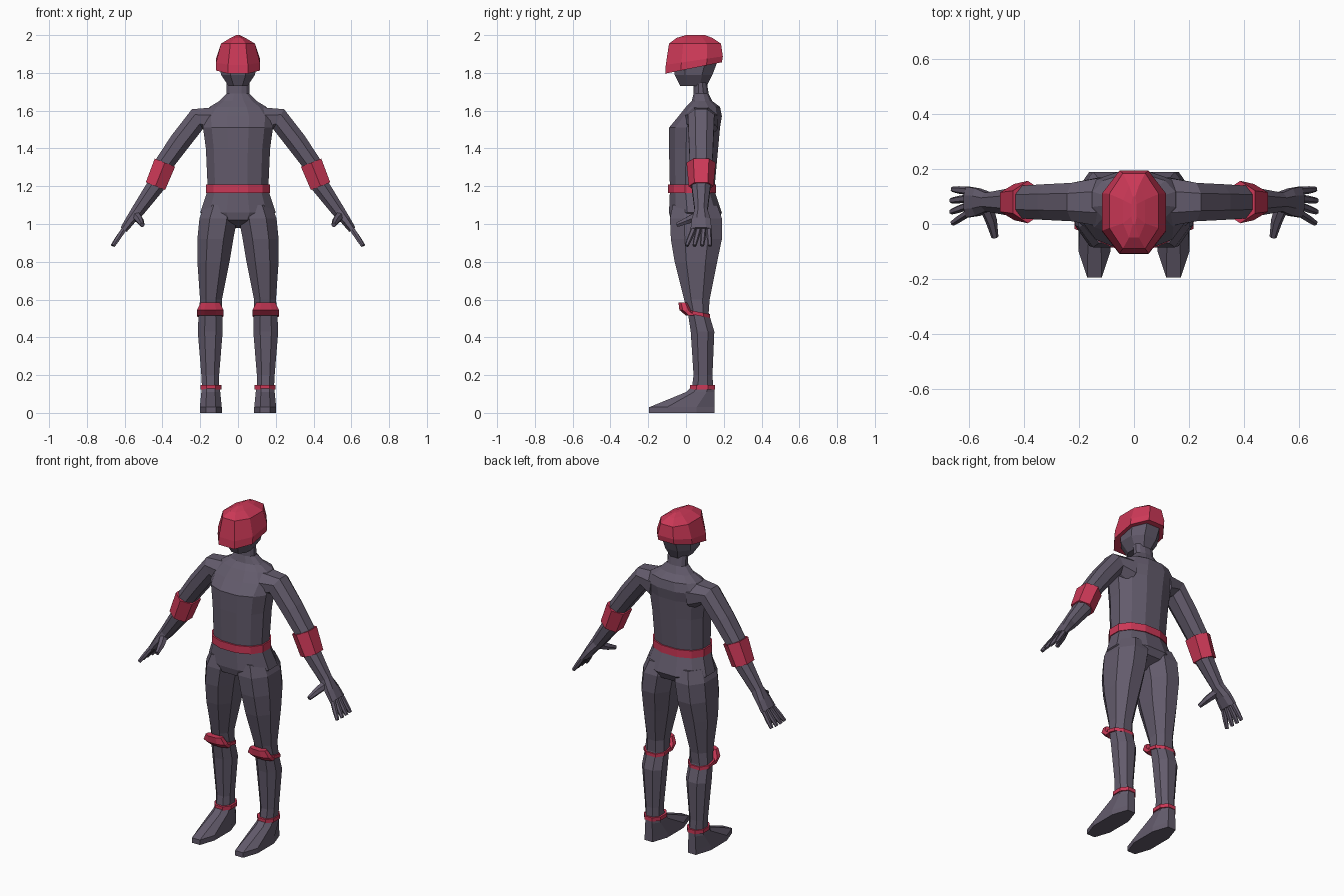
import bpy, bmesh, math
from mathutils import Vector

cube = bpy.data.objects.get("Cube")
if cube:
    bpy.data.objects.remove(cube)


def material(name, red, green, blue):
    mat = bpy.data.materials.new(name)
    mat.use_nodes = True
    color = (red, green, blue, 1)
    mat.diffuse_color = color
    mat.node_tree.nodes["Principled BSDF"].inputs["Base Color"].default_value = color
    return mat


GREY = material("suit grey", .125, .105, .15)
RED = material("armour red", .6, .04, .095)


def ring(center, across, along, sides):
    """Slightly squared polygon with flat sides at the ends of both axes."""
    def squared(value):
        return math.copysign(abs(value) ** .9, value)

    reach = squared(math.cos(math.pi / sides))
    points = []
    for side in range(sides):
        angle = math.tau * (side + .5) / sides
        points.append(center + across * squared(math.cos(angle)) / reach
                      + along * squared(math.sin(angle)) / reach)
    return points


def loft(name, rings, mat, mirror=False):
    """Skin a row of sections, close both ends, and mirror across x if asked."""
    bm = bmesh.new()
    loops = [[bm.verts.new(point) for point in points] for points in rings]
    for low, high in zip(loops, loops[1:]):
        for i in range(len(low)):
            bm.faces.new((low[i - 1], low[i], high[i], high[i - 1]))
    bm.faces.new(loops[0])
    bm.faces.new(loops[-1])
    bmesh.ops.recalc_face_normals(bm, faces=bm.faces)
    mesh = bpy.data.meshes.new(name)
    bm.to_mesh(mesh)
    bm.free()
    mesh.materials.append(mat)
    obj = bpy.data.objects.new(name, mesh)
    bpy.context.collection.objects.link(obj)
    if mirror:
        modifier = obj.modifiers.new("Mirror", "MIRROR")
        modifier.use_mirror_merge = False


def level(z, half_width, front, back, x=0, tilt=0, sides=8):
    """Horizontal section between front and back, sloping along y by tilt."""
    half_depth = (back - front) / 2
    center = Vector((x, (front + back) / 2, z))
    return ring(center, Vector((half_width, 0, 0)),
                Vector((0, half_depth, half_depth * tilt)), sides)


def limb(name, path, widths, depths, mat, sides=6):
    """Mirrored pair of tapered limbs whose sections turn with the path."""
    path = [Vector(point) for point in path]
    rings = []
    for i, (center, width, depth) in enumerate(zip(path, widths, depths)):
        before = path[max(i - 1, 0)]
        after = path[min(i + 1, len(path) - 1)]
        tangent = (after - before).normalized()
        across = Vector((0, 1, 0)).cross(tangent).normalized()
        along = tangent.cross(across)
        rings.append(ring(center, across * width, along * depth, sides))
    loft(name, rings, mat, mirror=True)


# Torso from crotch to neck: height, half width, front, back
torso = [
    (.98, .05, .02, .09),
    (1.02, .15, -.08, .17),
    (1.06, .2, -.09, .19),
    (1.18, .16, -.085, .15),
    (1.4, .17, -.09, .17),
    (1.51, .185, -.09, .18),
    (1.57, .19, -.04, .19),
    (1.62, .15, 0, .18),
    (1.65, .1, .03, .14),
    (1.69, .06, .04, .12),
    (1.75, .06, .04, .11),
]
loft("torso", [level(*row, sides=12) for row in torso], GREY)

# Head under the helmet
head = [
    (1.73, .05, -.03, .11),
    (1.79, .09, -.06, .14),
    (1.87, .1, -.07, .17),
]
loft("head", [level(*row) for row in head], GREY)

# Helmet with a sloping rim and a narrow crown
helmet = [
    level(1.826, .116, -.11, .19, tilt=.2),
    level(1.865, .116, -.107, .195, tilt=.15),
    level(1.955, .09, -.09, .185),
    level(1.985, .04, -.05, .14),
    level(2, .01, 0, .1),
]
loft("helmet", helmet, RED)

# Belt
loft("belt", [level(z, .17, -.095, .16, sides=12) for z in (1.165, 1.21)], RED)

# Legs: height, half width, front, back, centre x
leg = [
    (.12, .045, .03, .145, .145),
    (.2, .047, .04, .14, .147),
    (.43, .066, .025, .15, .147),
    (.53, .062, .01, .12, .146),
    (.6, .058, -.01, .125, .143),
    (.8, .085, -.06, .165, .13),
    (.92, .095, -.08, .19, .12),
    (1.03, .1, -.085, .19, .104),
    (1.1, .085, -.07, .165, .09),
]
loft("leg", [level(*row) for row in leg], GREY, mirror=True)

# Feet with flat soles and a sloping instep
foot = [level(z, half, front, .15, x=.144) for z, half, front in
        ((0, .058, -.195), (.03, .058, -.195), (.11, .05, 0), (.14, .045, .03))]
loft("foot", foot, GREY, mirror=True)

# Ankle bands
band = [level(z, .055, .02, .154, x=.143) for z in (.125, .147)]
loft("ankle_band", band, RED, mirror=True)

# Knee straps and pads
strap = [level(z, .07, 0, .128, x=.147, tilt=-.2) for z in (.515, .535)]
loft("knee_strap", strap, RED, mirror=True)
pad = [level(z, half, front, back, x=.147) for z, half, front, back in
       ((.515, .07, 0, .06), (.545, .07, -.035, .03), (.585, .05, -.04, .01))]
loft("knee_pad", pad, RED, mirror=True)

# Arms from inside the chest down to the knuckles
MID = .08
elbow, forearm = (.387, MID, 1.325), (.437, MID, 1.2)
knuckles = Vector((.605, MID, .97))
limb("arm",
     [(.12, MID, 1.54), (.215, MID, 1.555), (.307, MID, 1.437), elbow, forearm,
      (.53, MID, 1.07), (.57, MID, 1.02), knuckles],
     (.08, .06, .055, .05, .047, .035, .026, .02),
     (.09, .07, .065, .06, .05, .034, .05, .056), GREY, sides=8)

# Forearm guards
limb("forearm_guard", [elbow, forearm], (.058, .055), (.068, .058), RED)

# Fingers fan out from the knuckles
taper = (.013, .012, .009)
for finger, name in enumerate(("index", "middle", "ring", "little")):
    spread = finger - 1.5
    base = knuckles + Vector((0, spread * .027, 0))
    tip = Vector((.668 - abs(spread) * .005, .065 + spread * .041, .885))
    limb(name + "_finger", [base, base.lerp(tip, .6), tip], taper, taper, GREY)

# Thumbs reach forward
taper = (.022, .018, .011)
limb("thumb", [(.54, .065, 1.045), (.52, .01, 1.02), (.507, -.048, .995)],
     taper, taper, GREY)
